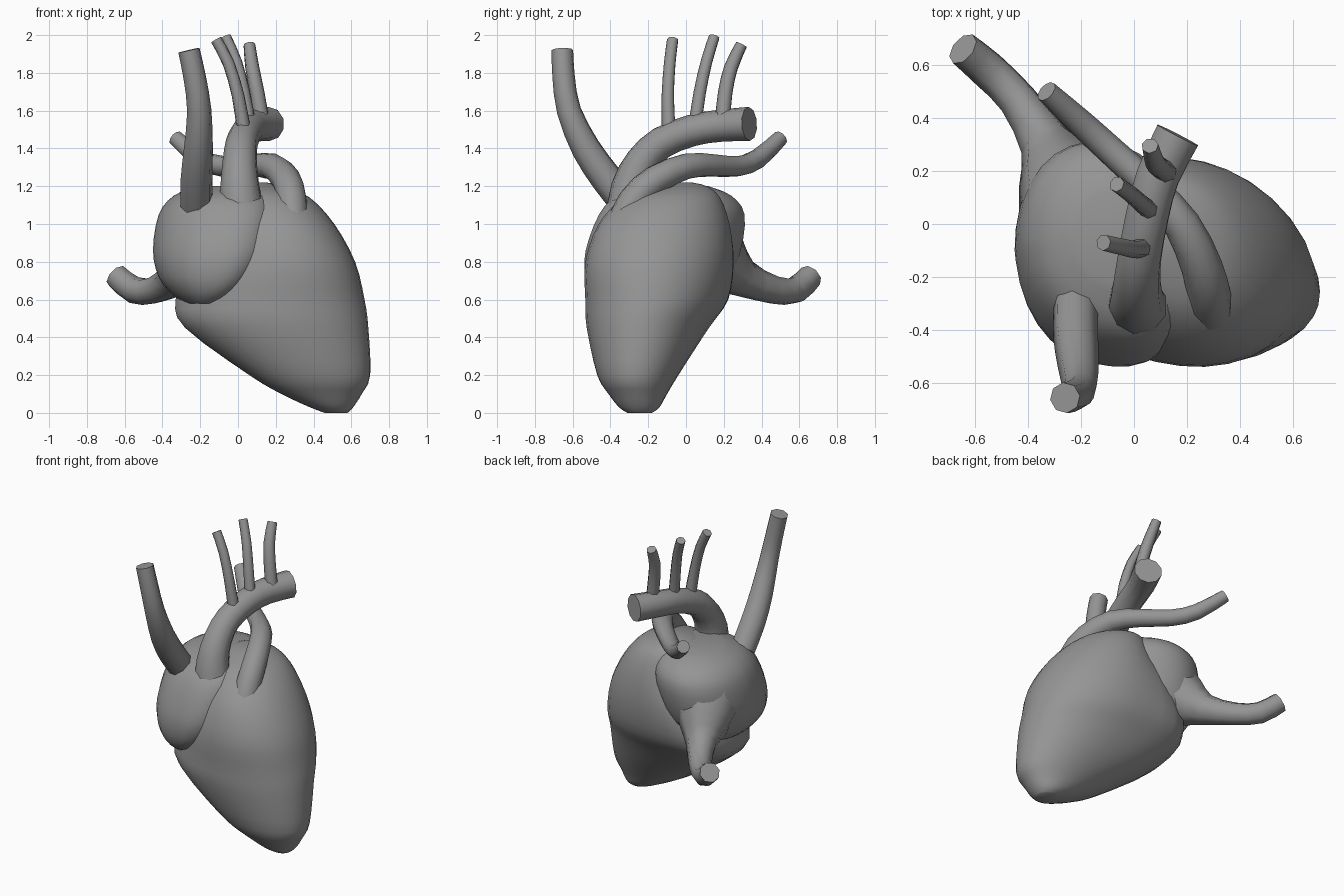
import bpy, bmesh, math
from mathutils import Vector

mat = bpy.data.materials.new("tissue grey")
mat.diffuse_color = (0.3, 0.3, 0.3, 1)


def smooth_rows(rows, steps):
    """Catmull-Rom interpolation of equal-length number rows."""
    out = []
    for i in range(len(rows) - 1):
        a, b = rows[max(i - 1, 0)], rows[i]
        c, d = rows[i + 1], rows[min(i + 2, len(rows) - 1)]
        for s in range(steps):
            t = s / steps
            out.append([0.5 * (2 * q + (r - p) * t + (2 * p - 5 * q + 4 * r - u) * t * t
                               + (3 * q - p - 3 * r + u) * t ** 3)
                        for p, q, r, u in zip(a, b, c, d)])
    return out + [list(rows[-1])]


def skin(name, rings, angle):
    """Join rings of points into a capped, smooth-shaded shell."""
    bm = bmesh.new()
    loops = [[bm.verts.new(p) for p in ring] for ring in rings]
    n = len(loops[0])
    for a, b in zip(loops, loops[1:]):
        for i in range(n):
            j = (i + 1) % n
            bm.faces.new((a[i], a[j], b[j], b[i]))
    bm.faces.new(loops[0][::-1])
    bm.faces.new(loops[-1])
    bmesh.ops.recalc_face_normals(bm, faces=bm.faces)
    me = bpy.data.meshes.new(name)
    bm.to_mesh(me)
    bm.free()
    me.materials.append(mat)
    ob = bpy.data.objects.new(name, me)
    bpy.context.collection.objects.link(ob)
    bpy.ops.object.select_all(action='DESELECT')
    ob.select_set(True)
    bpy.context.view_layer.objects.active = ob
    bpy.ops.object.shade_smooth_by_angle(angle=math.radians(angle))


def chamber(name, rows, power, front_right, shear, sides=32, steps=3):
    """Stack of rounded slices: z, x min, x max, y min, y max, back-left squareness."""
    rings = []
    for z, x0, x1, y0, y1, back_left in smooth_rows(rows, steps):
        ring = []
        k = shear * min(1, z / 0.6)
        for i in range(sides):
            a = math.tau * i / sides
            c, s = math.cos(a), math.sin(a)
            p = power
            if c < 0 < s:
                p = back_left
            elif s < 0 < c:
                p = front_right
            r = (abs(c) ** p + abs(s) ** p) ** (-1 / p)
            c, s = c * r, s * r
            # the lean fades at the outer back so the slice keeps its bounds
            lean = k * c * (0.3 if c < 0 < s else 1)
            ring.append(((x0 + x1) / 2 + c * (x1 - x0) / 2,
                         (y0 + y1) / 2 + (s - lean) * (y1 - y0) / 2, z))
        rings.append(ring)
    skin(name, rings, 60)


def vessel(name, path, sides=10, steps=2):
    """Tapered tube; each path row is x, y, z, radius."""
    rows = smooth_rows(path, steps)
    pts = [Vector(r[:3]) for r in rows]
    rings, u = [], Vector((1, 0.2, 0))
    for i, p in enumerate(pts):
        t = (pts[min(i + 1, len(pts) - 1)] - pts[max(i - 1, 0)]).normalized()
        u = (u - t * u.dot(t)).normalized()
        v = t.cross(u)
        rings.append([p + rows[i][3] * (u * math.cos(math.tau * k / sides)
                                        + v * math.sin(math.tau * k / sides))
                      for k in range(sides)])
    skin(name, rings, 62)


# Main muscular body, leaning to a blunt tip
chamber("ventricles", [
    (0.00, 0.46, 0.58, -0.31, -0.18, 2.1),
    (0.03, 0.38, 0.61, -0.355, -0.14, 2.1),
    (0.10, 0.23, 0.655, -0.41, -0.10, 2.1),
    (0.20, 0.06, 0.70, -0.47, -0.04, 2.2),
    (0.45, -0.28, 0.69, -0.525, 0.12, 3.2),
    (0.60, -0.33, 0.67, -0.53, 0.22, 4.5),
    (0.80, -0.26, 0.62, -0.53, 0.25, 3.5),
    (1.00, -0.16, 0.51, -0.46, 0.23, 2.2),
    (1.14, -0.08, 0.38, -0.33, 0.18, 2.1),
    (1.20, -0.02, 0.24, -0.18, 0.11, 2.1),
    (1.22, 0.05, 0.15, -0.08, 0.03, 2.1)], 2.1, 2.1, 0.12)

# Upper chamber on the other side
chamber("atria", [
    (0.58, -0.28, -0.10, -0.42, 0.05, 2.2),
    (0.63, -0.35, 0.00, -0.48, 0.14, 2.2),
    (0.72, -0.42, 0.10, -0.52, 0.23, 2.2),
    (0.86, -0.45, 0.18, -0.52, 0.29, 2.2),
    (1.05, -0.42, 0.21, -0.45, 0.31, 2.2),
    (1.15, -0.34, 0.17, -0.36, 0.24, 2.2),
    (1.20, -0.22, 0.10, -0.22, 0.12, 2.2)], 2.2, 2.8, 0.14)

# Large veins
vessel("upper_vein", [
    (-0.22, -0.31, 1.10, 0.085), (-0.22, -0.42, 1.24, 0.085),
    (-0.21, -0.53, 1.40, 0.078), (-0.205, -0.62, 1.60, 0.065),
    (-0.23, -0.648, 1.78, 0.060), (-0.26, -0.655, 1.92, 0.058)], 8)
vessel("lower_vein", [
    (-0.22, 0.08, 0.89, 0.23), (-0.28, 0.20, 0.79, 0.165),
    (-0.335, 0.31, 0.71, 0.10), (-0.44, 0.47, 0.65, 0.074),
    (-0.55, 0.58, 0.65, 0.072), (-0.645, 0.66, 0.725, 0.066)], 8)

# Great arch with three branches
vessel("aorta", [
    (0.02, -0.30, 1.05, 0.125), (0.01, -0.29, 1.20, 0.105),
    (0.01, -0.23, 1.33, 0.092), (0.02, -0.13, 1.43, 0.085),
    (0.05, 0.03, 1.495, 0.084), (0.09, 0.18, 1.52, 0.085),
    (0.165, 0.335, 1.53, 0.090)])
branches = [
    [(0.03, -0.09, 1.50, 0.038), (0.00, -0.095, 1.68, 0.034),
     (-0.05, -0.085, 1.85, 0.032), (-0.115, -0.07, 1.975, 0.031)],
    [(0.06, 0.05, 1.53, 0.036), (0.03, 0.075, 1.70, 0.034),
     (-0.01, 0.11, 1.86, 0.032), (-0.065, 0.15, 1.99, 0.030)],
    [(0.125, 0.195, 1.55, 0.042), (0.10, 0.21, 1.70, 0.040),
     (0.075, 0.24, 1.83, 0.038), (0.06, 0.295, 1.95, 0.032)]]
for i, path in enumerate(branches):
    vessel(f"arch_branch_{i + 1}", path, 7)

# Artery curling under the arch to the back
vessel("lung_artery", [
    (0.29, -0.37, 0.93, 0.085), (0.285, -0.28, 1.12, 0.082),
    (0.255, -0.16, 1.235, 0.078), (0.18, 0.00, 1.305, 0.070),
    (0.06, 0.14, 1.31, 0.060), (-0.08, 0.27, 1.305, 0.055),
    (-0.20, 0.38, 1.345, 0.052), (-0.33, 0.50, 1.455, 0.042)])
